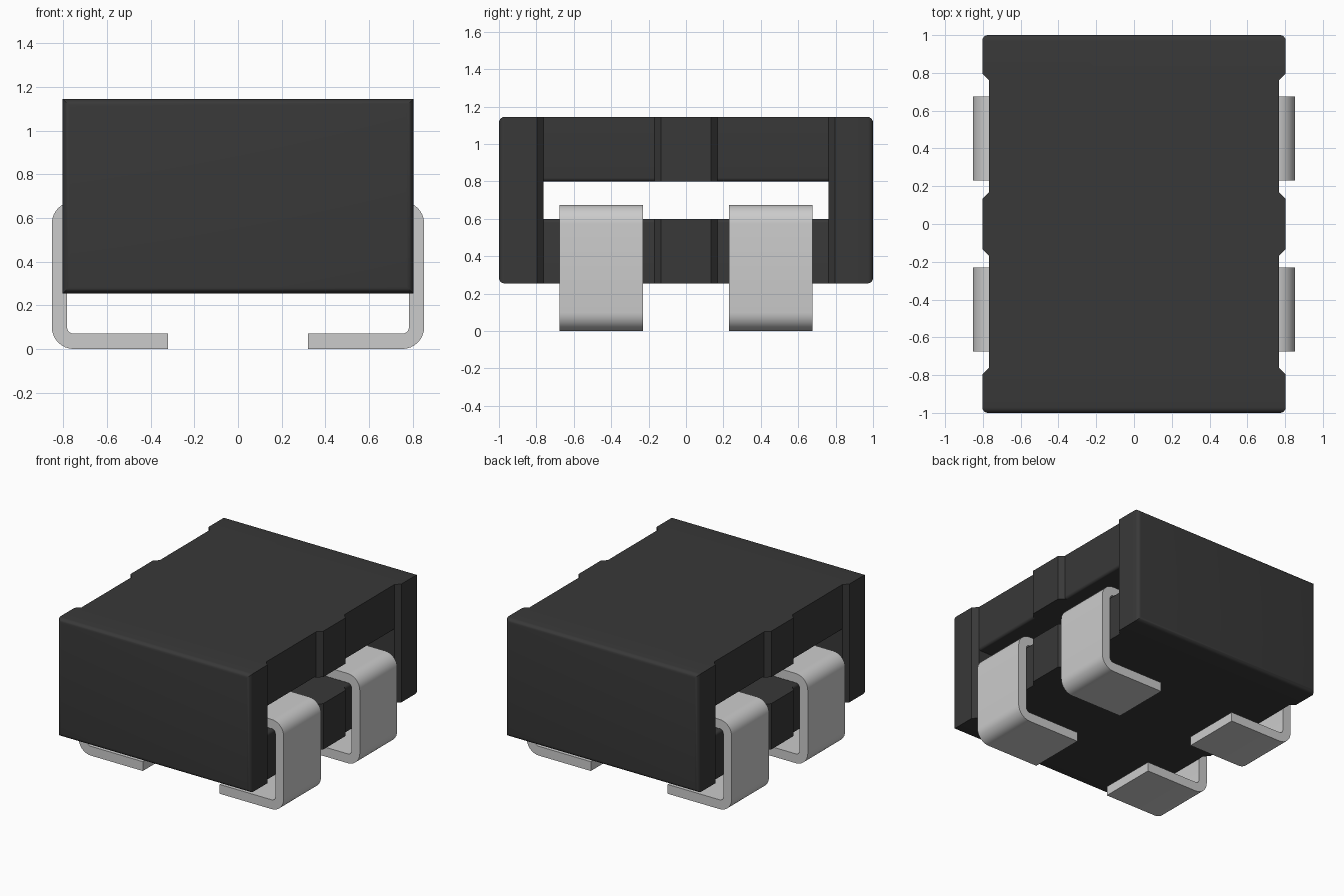
import bpy, bmesh
from math import sin, cos, radians
from mathutils import Vector

if "Cube" in bpy.data.objects:
    bpy.data.objects.remove(bpy.data.objects["Cube"])

def prism(name, pts, axis, lo, hi):
    """Extrude a 2D outline along 'y' (points are x,z) or 'z' (points are x,y)."""
    bm = bmesh.new()
    at = lambda p: (p[0], lo, p[1]) if axis == 'y' else (p[0], p[1], lo)
    face = bm.faces.new([bm.verts.new(at(p)) for p in pts])
    new = bmesh.ops.extrude_face_region(bm, geom=[face])['geom']
    shift = Vector((0, hi - lo, 0)) if axis == 'y' else Vector((0, 0, hi - lo))
    bmesh.ops.translate(bm, vec=shift, verts=[v for v in new if isinstance(v, bmesh.types.BMVert)])
    bmesh.ops.recalc_face_normals(bm, faces=bm.faces[:])
    mesh = bpy.data.meshes.new(name)
    bm.to_mesh(mesh)
    bm.free()
    obj = bpy.data.objects.new(name, mesh)
    bpy.context.collection.objects.link(obj)
    return obj

def arc(cx, cz, r, a0, a1, n=8):
    return [(cx + r * cos(radians(a0 + (a1 - a0) * i / n)),
             cz + r * sin(radians(a0 + (a1 - a0) * i / n))) for i in range(n + 1)]

def activate(obj):
    bpy.ops.object.select_all(action='DESELECT')
    obj.select_set(True)
    bpy.context.view_layer.objects.active = obj

def smooth(obj):
    activate(obj)
    bpy.ops.object.shade_smooth_by_angle(angle=radians(30))

def cut(obj, cutter):
    activate(obj)
    mod = obj.modifiers.new("cut", 'BOOLEAN')
    mod.operation, mod.solver, mod.object = 'DIFFERENCE', 'EXACT', cutter
    bpy.ops.object.modifier_apply(modifier=mod.name)
    bpy.data.objects.remove(cutter)

def material(name, value):
    mat = bpy.data.materials.new(name)
    mat.diffuse_color = (value, value, value, 1)
    mat.use_nodes = True
    mat.node_tree.nodes["Principled BSDF"].inputs["Base Color"].default_value = mat.diffuse_color
    return mat

W, R = 0.803, 0.768          # outer and recessed half widths
Z0, Z1, S0, S1 = 0.255, 1.145, 0.6, 0.8   # body and slot heights

# Body: notched outline, with rounded edges round the front and back faces
side = [(W, -1), (W, -.797), (R, -.762), (R, -.168), (W, -.133),
        (W, .133), (R, .168), (R, .762), (W, .797), (W, 1)]
body = prism("core_body", side + [(-x, -y) for x, y in side], 'z', Z0, Z1)
bm = bmesh.new()
bm.from_mesh(body.data)
ends = [f for f in bm.faces if abs(f.normal.y) > 0.99]
edges = list({e for f in ends for e in f.edges})
bmesh.ops.bevel(bm, geom=edges, offset=0.03, segments=5, profile=0.5, affect='EDGES')
bm.to_mesh(body.data)
bm.free()

# Slot through the body, with rounded lips in the four recesses
cut(body, prism("slot_cutter", [(-1, S0), (1, S0), (1, S1), (-1, S1)], 'y', -.762, .762))
r = 0.02
for sx in (-1, 1):
    lip = ([(0.6, S0)] + arc(R - r, S0 - r, r, 90, 0, 5) + [(0.95, S0 - r), (0.95, S1 + r)]
           + arc(R - r, S1 + r, r, 0, -90, 5) + [(0.6, S1)])
    for lo, hi in ((-.762, -.168), (.168, .762)):
        cut(body, prism("lip_cutter", [(sx * x, z) for x, z in lip], 'y', lo, hi))
body.data.materials.append(material("dark_ferrite", 0.04))
smooth(body)

# Leads: four bent metal strips hooked into the slot
X, T, H, INNER = 0.853, 0.07, 0.675, 0.32
ro, ri = 0.1, 0.03
cx = X - ro
strip = ([(INNER, 0)] + arc(cx, ro, ro, -90, 0) + arc(cx, H - ro, ro, 0, 90)
         + [(INNER, H), (INNER, H - T)] + arc(cx, H - ro, ri, 90, 0)
         + arc(cx, ro, ri, 0, -90) + [(INNER, T)])
for sx, xname in ((-1, "left"), (1, "right")):
    for lo, hi, yname in ((-.675, -.23, "front"), (.23, .675, "back")):
        smooth(prism(f"lead_{yname}_{xname}", [(sx * x, z) for x, z in strip], 'y', lo, hi))
